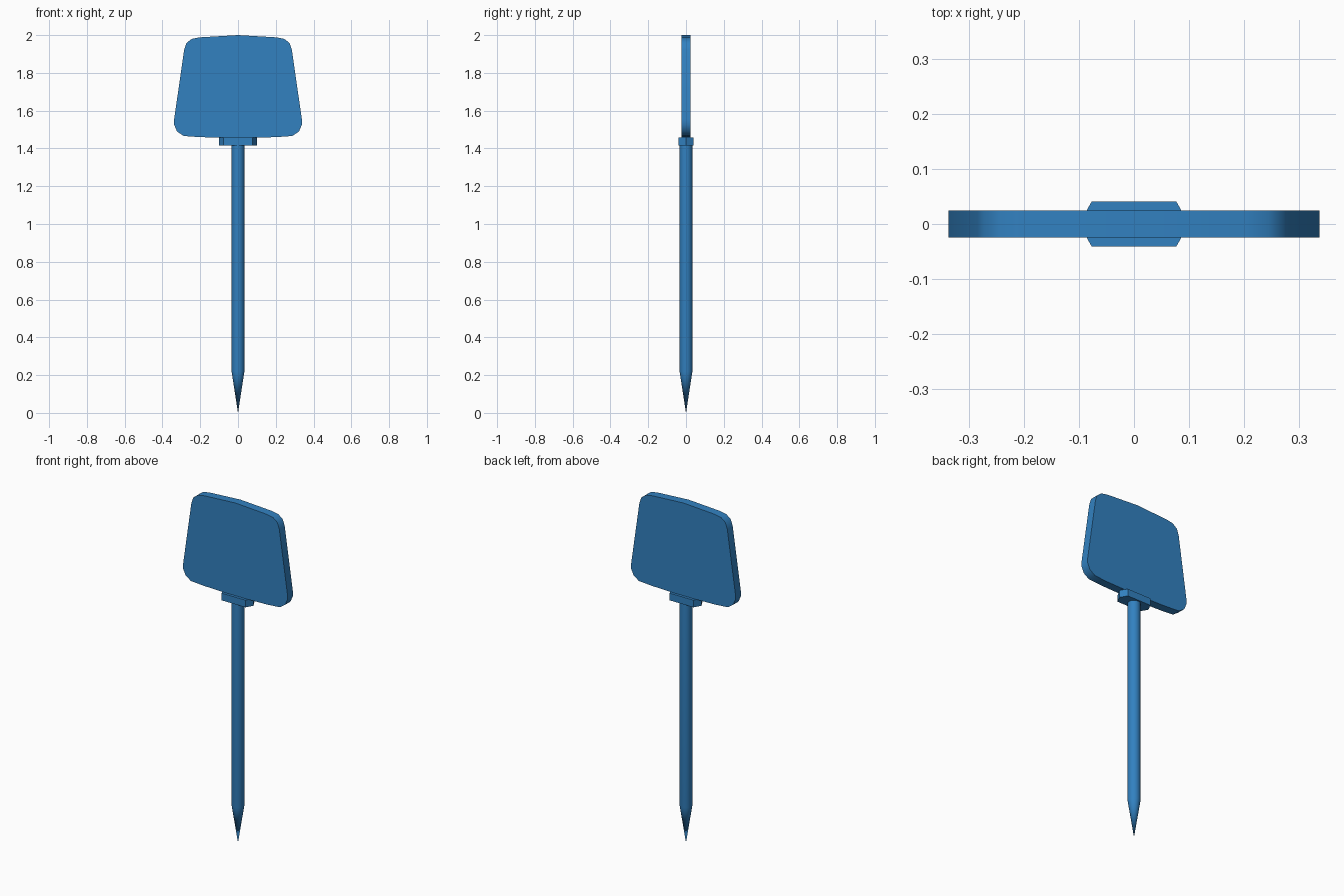
import bpy, bmesh, math

if "Cube" in bpy.data.objects:
    bpy.data.objects.remove(bpy.data.objects["Cube"])

blue = bpy.data.materials.new("sign blue")
blue.diffuse_color = (0.032, 0.22, 0.53, 1)
blue.use_nodes = True
blue.node_tree.nodes["Principled BSDF"].inputs["Base Color"].default_value = blue.diffuse_color


def finish(name, bm, angle):
    bmesh.ops.recalc_face_normals(bm, faces=bm.faces)
    mesh = bpy.data.meshes.new(name)
    bm.to_mesh(mesh)
    bm.free()
    mesh.materials.append(blue)
    obj = bpy.data.objects.new(name, mesh)
    bpy.context.collection.objects.link(obj)
    bpy.ops.object.select_all(action='DESELECT')
    obj.select_set(True)
    bpy.context.view_layer.objects.active = obj
    bpy.ops.object.shade_smooth_by_angle(angle=math.radians(angle))
    return obj


def extrude(name, points, offset, angle):
    """Extrude a closed outline of 3D points along an offset vector."""
    bm = bmesh.new()
    face = bm.faces.new([bm.verts.new(p) for p in points])
    new = bmesh.ops.extrude_face_region(bm, geom=[face])["geom"]
    bmesh.ops.translate(bm, vec=offset,
                        verts=[v for v in new if isinstance(v, bmesh.types.BMVert)])
    return finish(name, bm, angle)


# Board: tapered panel with rounded corners and a slightly bowed top and bottom
right = [(0.205, 1.988), (0.245, 1.98), (0.273, 1.958), (0.285, 1.922),
         (0.338, 1.555), (0.338, 1.525), (0.323, 1.49), (0.288, 1.466), (0.205, 1.460)]
outline = [(0, 2.0)] + right + [(0, 1.455)] + [(-x, z) for x, z in reversed(right)]
extrude("sign_board", [(x, -0.025, z) for x, z in outline], (0, 0.05, 0), 40)

# Collar: flat six-sided block under the board
hexagon = [(0.1, 0), (0.077, 0.041), (-0.077, 0.041),
           (-0.1, 0), (-0.077, -0.041), (0.077, -0.041)]
extrude("collar", [(x, y, 1.415) for x, y in hexagon], (0, 0, 0.042), 40)

# Post: round stake lathed from rings, sharpened at the foot
bm = bmesh.new()
sides, radius = 20, 0.034
rings = [[bm.verts.new((radius * math.cos(2 * math.pi * i / sides),
                        radius * math.sin(2 * math.pi * i / sides), z))
          for i in range(sides)] for z in (0.22, 1.42)]
tip = bm.verts.new((0, 0, 0))
for i in range(sides):
    j = (i + 1) % sides
    bm.faces.new((rings[0][i], rings[0][j], rings[1][j], rings[1][i]))
    bm.faces.new((tip, rings[0][j], rings[0][i]))
bm.faces.new(rings[1])
finish("post", bm, 40)
